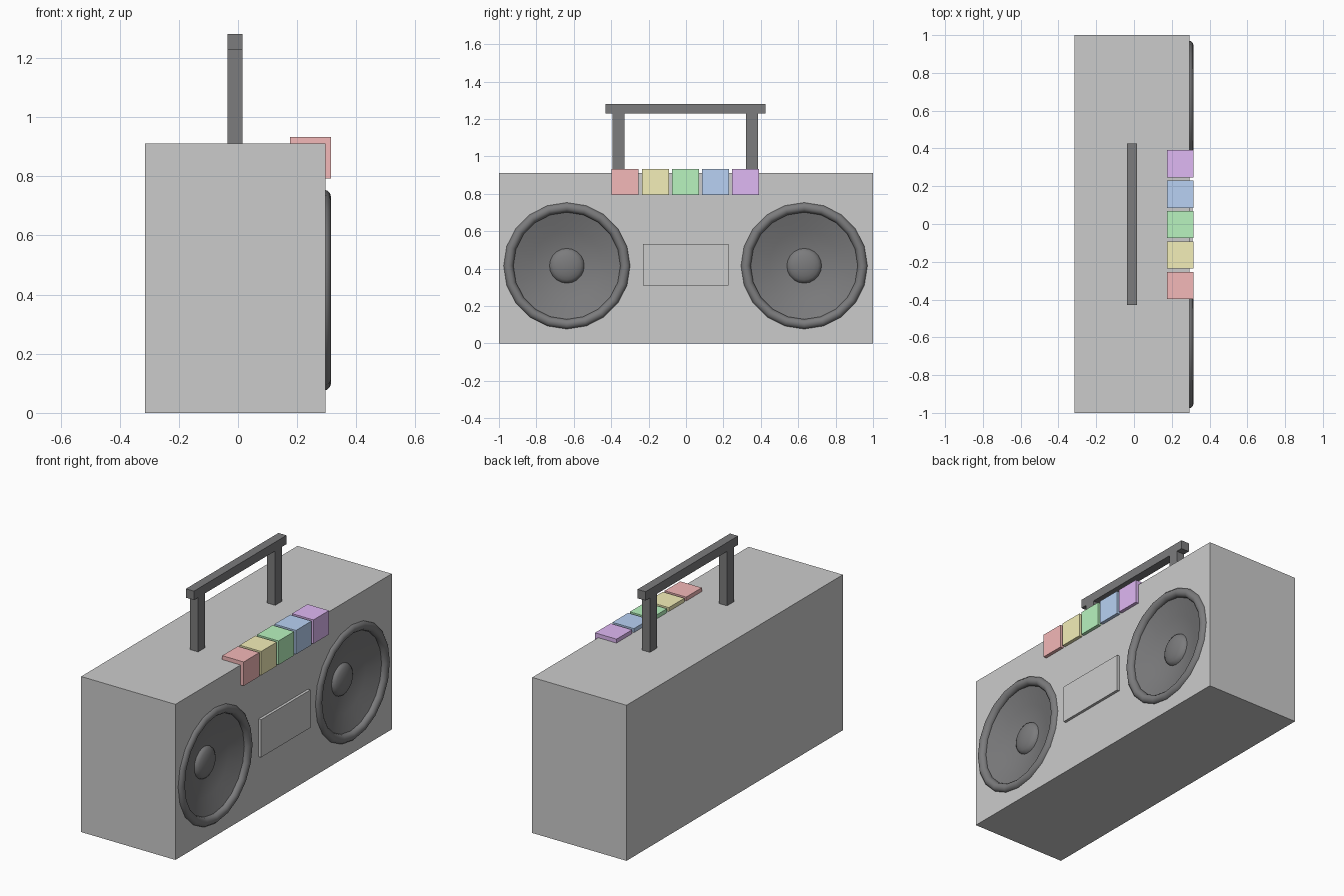
import bpy, bmesh, math
from mathutils import Matrix, Vector

if "Cube" in bpy.data.objects:
    bpy.data.objects.remove(bpy.data.objects["Cube"])

FRONT = 0.295          # x of the speaker face
SPEAKER_Z = 0.415
SIDES = 20


def material(name, rgb):
    m = bpy.data.materials.new(name)
    m.diffuse_color = (*rgb, 1)
    m.use_nodes = True
    m.node_tree.nodes["Principled BSDF"].inputs["Base Color"].default_value = m.diffuse_color
    return m


dark = material("dark_plastic", (0.2, 0.2, 0.205))


def box(name, lo, hi, mat=None):
    lo, hi = Vector(lo), Vector(hi)
    bm = bmesh.new()
    bmesh.ops.create_cube(bm, size=1)
    bmesh.ops.scale(bm, vec=hi - lo, verts=bm.verts)
    bmesh.ops.translate(bm, vec=(lo + hi) / 2, verts=bm.verts)
    me = bpy.data.meshes.new(name)
    bm.to_mesh(me)
    bm.free()
    ob = bpy.data.objects.new(name, me)
    bpy.context.collection.objects.link(ob)
    if mat:
        me.materials.append(mat)
    return ob


def lathe(name, profile, y, closed=False, mat=dark, smooth=True):
    """Spin (radius, x) points around the speaker axis, which runs along x."""
    bm = bmesh.new()
    vs = [bm.verts.new((x, 0, r)) for r, x in profile]
    pairs = list(zip(vs, vs[1:])) + ([(vs[-1], vs[0])] if closed else [])
    es = [bm.edges.new(p) for p in pairs]
    bmesh.ops.spin(bm, geom=vs + es, cent=(0, 0, 0), axis=(1, 0, 0),
                   angle=math.tau, steps=SIDES, use_duplicate=False)
    bmesh.ops.remove_doubles(bm, verts=bm.verts, dist=1e-5)
    bmesh.ops.recalc_face_normals(bm, faces=bm.faces)
    # open shells must face forward
    if not closed and sum(f.normal.x * f.calc_area() for f in bm.faces) < -1e-4:
        bmesh.ops.reverse_faces(bm, faces=bm.faces)
    bmesh.ops.transform(bm, matrix=Matrix.Translation((0, y, SPEAKER_Z)), verts=bm.verts)
    for f in bm.faces:
        f.smooth = smooth
    me = bpy.data.meshes.new(name)
    bm.to_mesh(me)
    bm.free()
    me.materials.append(mat)
    ob = bpy.data.objects.new(name, me)
    bpy.context.collection.objects.link(ob)
    return ob


# Case
body = box("body", (-0.315, -1, 0), (FRONT, 1, 0.91))

# Speakers: hole in the case, rounded rim, recessed cone and dome
for side, y in (("left", -0.637), ("right", 0.632)):
    cutter = lathe("speaker_cutter", [(0, 0.2), (0.31, 0.2), (0.31, 0.4), (0, 0.4)],
                   y, closed=True, smooth=False)
    cutter.hide_render = True
    mod = body.modifiers.new("speaker_hole", 'BOOLEAN')
    mod.object, mod.operation, mod.solver = cutter, 'DIFFERENCE', 'EXACT'
    bpy.context.view_layer.objects.active = body
    bpy.ops.object.modifier_apply(modifier=mod.name)
    bpy.data.objects.remove(cutter)

    ring = [(0.313 + 0.027 * math.cos(a), 0.288 + 0.027 * math.sin(a))
            for a in (math.tau * i / 12 for i in range(12))]
    lathe(side + "_speaker_rim", ring, y, closed=True)
    lathe(side + "_speaker_cone", [(0.292, 0.288), (0.19, 0.252), (0.085, 0.225), (0, 0.225)], y)
    dome = [(0.093 * math.cos(a), 0.228 + 0.034 * math.sin(a))
            for a in (math.pi / 2 * i / 5 for i in range(6))]
    lathe(side + "_speaker_dome", dome, y)

# Tape door
box("tape_door", (FRONT - 0.02, -0.23, 0.31), (0.311, 0.226, 0.531))

# Coloured buttons set into the top front edge
colours = {"red": (0.9, 0.48, 0.48), "yellow": (0.9, 0.86, 0.48), "green": (0.48, 0.9, 0.52),
           "blue": (0.48, 0.64, 0.9), "purple": (0.74, 0.48, 0.9)}
for i, (name, rgb) in enumerate(colours.items()):
    y = -0.003 + 0.161 * (i - 2)
    box(name + "_button", (0.176, y - 0.072, 0.793), (0.315, y + 0.072, 0.933),
        material(name, rgb))

# Carrying handle
box("handle_bar", (-0.036, -0.43, 1.228), (0.016, 0.425, 1.28), dark)
for side, y in (("left", -0.36), ("right", 0.353)):
    box(side + "_handle_post", (-0.036, y - 0.032, 0.89), (0.016, y + 0.032, 1.228), dark)
